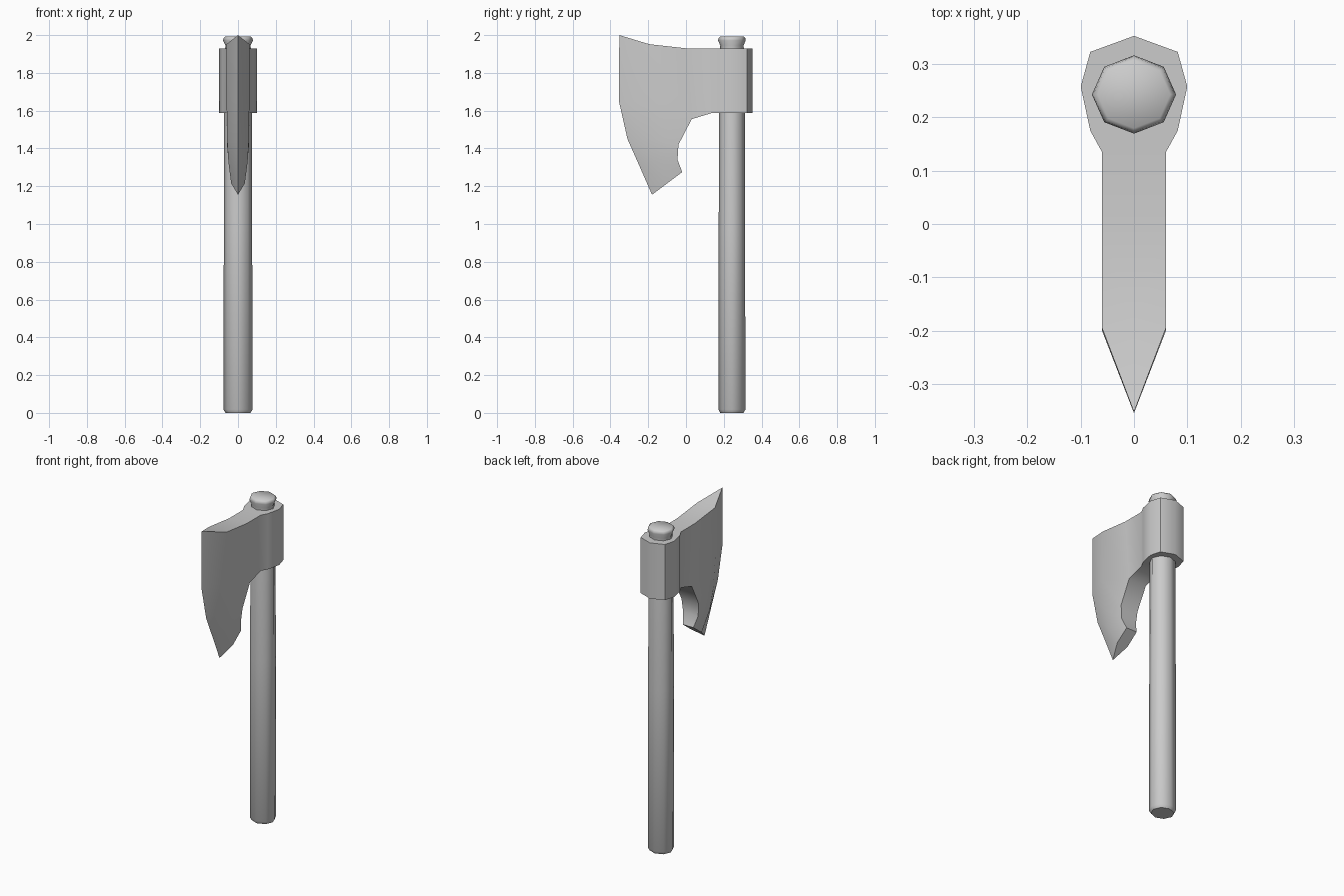
import bpy, bmesh, math

if "Cube" in bpy.data.objects:
    bpy.data.objects.remove(bpy.data.objects["Cube"])

grey = bpy.data.materials.new("plain grey")
grey.use_nodes = True
COLOR = (0.6, 0.6, 0.6, 1)
grey.diffuse_color = COLOR
grey.node_tree.nodes["Principled BSDF"].inputs["Base Color"].default_value = COLOR


def finish(bm, name):
    """Turn a bmesh into a smooth-shaded object with crisp edges."""
    bmesh.ops.recalc_face_normals(bm, faces=bm.faces)
    mesh = bpy.data.meshes.new(name)
    bm.to_mesh(mesh)
    bm.free()
    mesh.materials.append(grey)
    obj = bpy.data.objects.new(name, mesh)
    bpy.context.collection.objects.link(obj)
    bpy.ops.object.select_all(action='DESELECT')
    obj.select_set(True)
    bpy.context.view_layer.objects.active = obj
    bpy.ops.object.shade_smooth_by_angle(angle=math.radians(50))
    return obj


# Handle: eight-sided shaft with a chamfered foot and a flared knob on top
def make_handle(center_y=0.243, sides=8):
    profile = [(0.066, 0), (0.077, 0.018), (0.075, 1.0), (0.073, 1.9),
               (0.066, 1.945), (0.079, 1.972), (0.076, 1.985), (0.068, 1.992)]
    bm = bmesh.new()
    rings = []
    for radius, z in profile:
        ring = []
        for i in range(sides):
            a = math.tau * i / sides
            ring.append(bm.verts.new((radius * math.cos(a),
                                      center_y + 0.93 * radius * math.sin(a), z)))
        rings.append(ring)
    for low, high in zip(rings, rings[1:]):
        for i in range(sides):
            j = (i + 1) % sides
            bm.faces.new((low[i], low[j], high[j], high[i]))
    bm.faces.new(rings[0])
    bm.faces.new(rings[-1])
    return finish(bm, "handle")


# Axe head: one cheek as a grid of (y, z) rows, closed to the centre, then mirrored
def make_head():
    widths = [0, 0.06, 0.06, 0.06, 0.082, 0.1, 0.082, 0]
    socket_y = [0.135, 0.175, 0.258, 0.323, 0.353]
    upper = [(-0.353, 2.0), (-0.195, 1.952), (0, 1.93)] + [(y, 1.93) for y in socket_y]
    lower = [(-0.355, 1.65), (-0.2, 1.65), (0.03, 1.555)] + [(y, 1.587) for y in socket_y]
    beard = [[(-0.31, 1.45), (-0.18, 1.45), (-0.04, 1.42)],
             [(-0.25, 1.315), (-0.155, 1.33), (-0.045, 1.34)],
             [(-0.18, 1.155), (-0.1, 1.215), (-0.02, 1.275)]]
    taper = [1, 1, 0.97, 0.85, 0.6]
    bm = bmesh.new()
    rows = [[bm.verts.new((w * t, y, z)) for w, (y, z) in zip(widths, row)]
            for row, t in zip([upper, lower] + beard, taper)]
    for a, b in zip(rows, rows[1:]):
        for i in range(min(len(a), len(b)) - 1):
            bm.faces.new((a[i], a[i + 1], b[i + 1], b[i]))

    # Close the rim towards the centre plane
    rim = [e for e in bm.edges if e.is_boundary]
    new = bmesh.ops.extrude_edge_only(bm, edges=rim)["geom"]
    for v in new:
        if isinstance(v, bmesh.types.BMVert):
            v.co.x = 0
    bmesh.ops.remove_doubles(bm, verts=bm.verts, dist=0.0005)
    bmesh.ops.dissolve_degenerate(bm, edges=bm.edges, dist=0.0005)

    # Mirror to the other cheek and weld the seam
    bmesh.ops.mirror(bm, geom=bm.verts[:] + bm.edges[:] + bm.faces[:],
                     axis='X', merge_dist=0.0005)
    bmesh.ops.remove_doubles(bm, verts=bm.verts, dist=0.0005)
    return finish(bm, "axe_head")


make_handle()
make_head()
